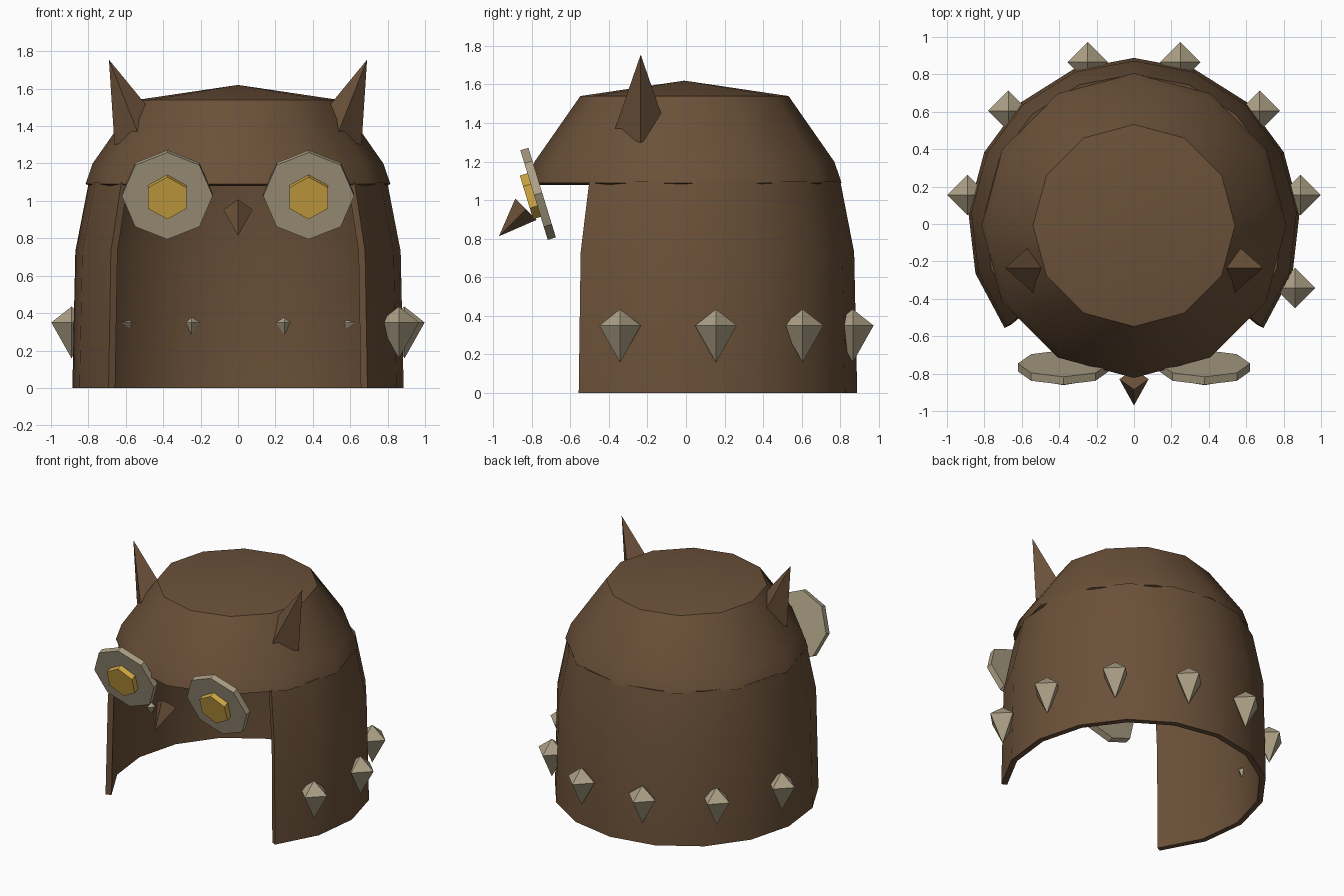
import bpy, bmesh, math
from mathutils import Vector, Matrix

if "Cube" in bpy.data.objects:
    bpy.data.objects.remove(bpy.data.objects["Cube"])


def material(name, rgb):
    m = bpy.data.materials.new(name)
    m.diffuse_color = (*rgb, 1)
    m.use_nodes = True
    m.node_tree.nodes["Principled BSDF"].inputs["Base Color"].default_value = m.diffuse_color
    return m


BROWN = material("brown_leather", (0.147, 0.082, 0.041))
BONE = material("pale_bone", (0.413, 0.352, 0.235))
AMBER = material("amber", (0.672, 0.413, 0.061))


def make_object(name, bm, mat):
    bmesh.ops.recalc_face_normals(bm, faces=bm.faces)
    me = bpy.data.meshes.new(name)
    bm.to_mesh(me)
    bm.free()
    me.materials.append(mat)
    ob = bpy.data.objects.new(name, me)
    bpy.context.collection.objects.link(ob)
    return ob


def shell(name, profile, start, end, steps, thickness, y=0.0):
    """Sweep a (radius, height) profile about z and give it wall thickness inward."""
    bm = bmesh.new()
    full = abs(end - start - 360) < 1e-6
    rings = []
    for r, z in profile:
        if r == 0:
            rings.append([bm.verts.new((0, y, z))])
            continue
        ring = []
        for i in range(steps if full else steps + 1):
            a = math.radians(start + (end - start) * i / steps)
            ring.append(bm.verts.new((r * math.cos(a), y + r * math.sin(a), z)))
        rings.append(ring)
    for low, high in zip(rings, rings[1:]):
        for i in range(steps):
            j = (i + 1) % len(low)
            if len(high) == 1:
                bm.faces.new((low[i], low[j], high[0]))
            else:
                bm.faces.new((low[i], low[j], high[j], high[i]))
    ob = make_object(name, bm, BROWN)
    # the open sheet must face outward so that the thickness goes inward
    p = max(ob.data.polygons, key=lambda f: f.center.y)
    if p.normal.y < 0:
        ob.data.flip_normals()
    mod = ob.modifiers.new("thickness", 'SOLIDIFY')
    mod.thickness = thickness
    mod.offset = -1
    bpy.context.view_layer.objects.active = ob
    ob.select_set(True)
    bpy.ops.object.modifier_apply(modifier=mod.name)
    bpy.ops.object.shade_smooth_by_angle(angle=math.radians(40))
    ob.select_set(False)
    return ob


def cone(name, base, tip, radius, mat, sides=4, r2=0.0, turn=0.0):
    """Cone or disc from base to tip, with one corner kept in the x or vertical plane."""
    base, tip = Vector(base), Vector(tip)
    axis = (tip - base).normalized()
    side = Vector((0, 1, 0)).cross(axis) if abs(axis.y) < 0.3 else Vector((1, 0, 0))
    side.normalize()
    other = axis.cross(side)
    rot = Matrix((side, other, axis)).transposed().to_4x4()
    bm = bmesh.new()
    bmesh.ops.create_cone(bm, cap_ends=True, segments=sides, radius1=radius,
                          radius2=r2, depth=(tip - base).length)
    bmesh.ops.rotate(bm, verts=bm.verts, matrix=Matrix.Rotation(turn, 3, 'Z'))
    bm.transform(Matrix.Translation((base + tip) / 2) @ rot)
    return make_object(name, bm, mat)


# Helmet body: curved wall open at the front, and the crown above it
shell("helmet_wall", [(0.888, 0), (0.872, 0.73), (0.80, 1.10)], -38.8, 218.8, 12, 0.04)
shell("helmet_crown", [(0.815, 1.09), (0.777, 1.2), (0.54, 1.54), (0, 1.62)],
      0, 360, 12, 0.035, y=-0.008)

# Ears and eyes, one of each per side
tilt = math.radians(17)
facing = Vector((0, -math.cos(tilt), -math.sin(tilt)))
for s, label in ((-1, "left"), (1, "right")):
    cone(label + "_ear", (s * 0.53, -0.235, 1.35), (s * 0.69, -0.235, 1.755), 0.14, BROWN)
    c = Vector((s * 0.378, -0.767, 1.033))
    cone(label + "_eye_disc", c - facing * 0.022, c + facing * 0.022, 0.243, BONE, 8, 0.243)
    cone(label + "_iris", c, c + facing * 0.063, 0.118, AMBER, 6, 0.118)

# Beak
cone("beak", (0, -0.83, 0.953), (0, -0.97, 0.813), 0.078, BROWN)

# Spikes around the wall: square double pyramids with a long lower point
SPIKES = [(0.86, -0.342), (0.89, 0.155), (0.672, 0.605), (0.248, 0.865),
          (-0.248, 0.865), (-0.672, 0.605), (-0.89, 0.155)]
for i, (x, y) in enumerate(SPIKES):
    bm = bmesh.new()
    ring = [bm.verts.new((x + 0.108 * math.cos(k * math.pi / 2),
                          y + 0.108 * math.sin(k * math.pi / 2), 0.35)) for k in range(4)]
    for z in (0.435, 0.158):
        point = bm.verts.new((x, y, z))
        for k in range(4):
            bm.faces.new((ring[k], ring[(k + 1) % 4], point))
    make_object("spike_%d" % (i + 1), bm, BONE)
